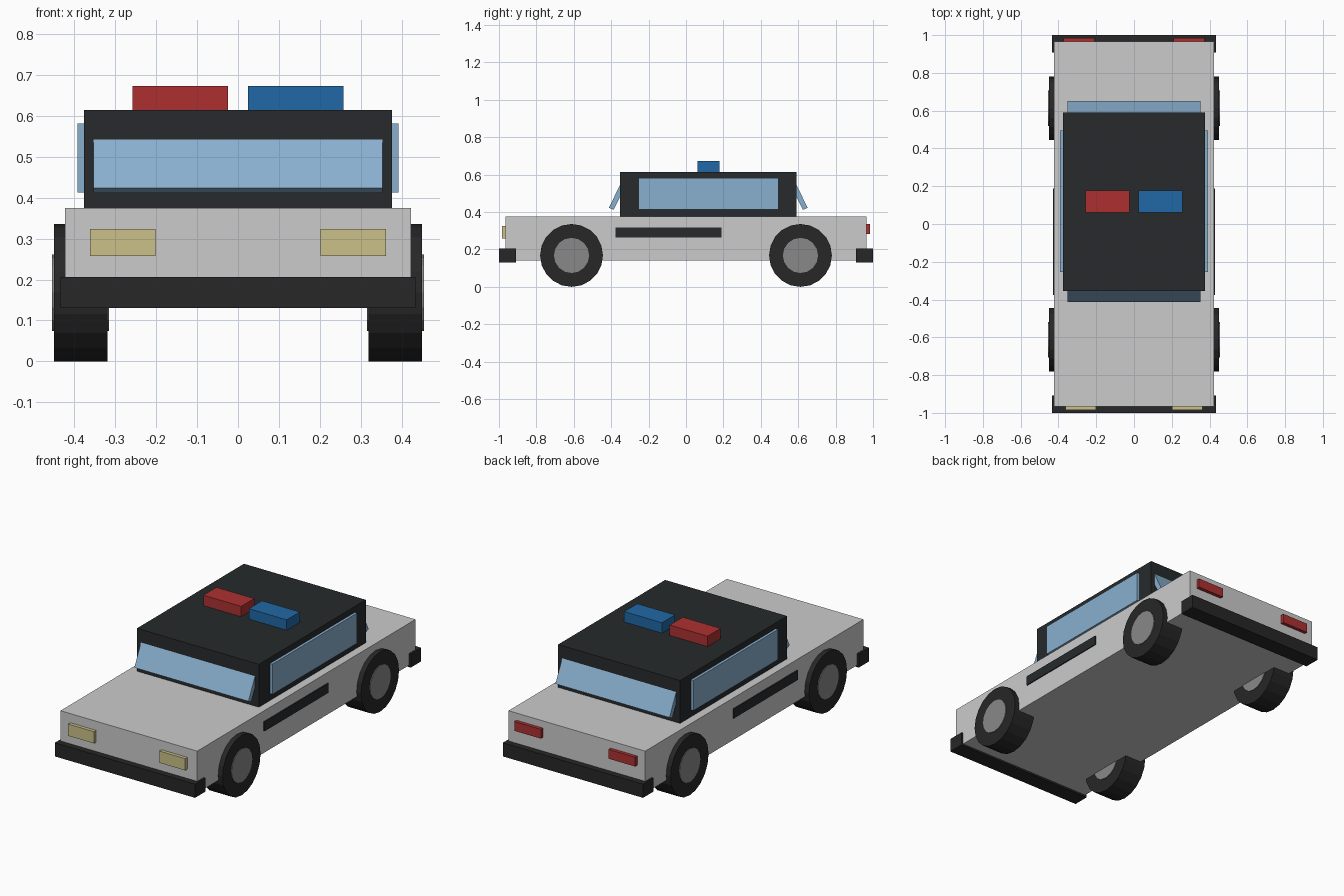
import bpy
from math import radians, pi

if "Cube" in bpy.data.objects:
    bpy.data.objects.remove(bpy.data.objects["Cube"])


def material(name, rgb):
    m = bpy.data.materials.new(name)
    m.diffuse_color = (*rgb, 1)
    m.use_nodes = True
    m.node_tree.nodes["Principled BSDF"].inputs["Base Color"].default_value = m.diffuse_color
    return m


PAINT = material("light_grey", (0.62, 0.62, 0.62))
BLACK = material("black", (0.02, 0.023, 0.025))
RUBBER = material("rubber", (0.02, 0.02, 0.02))
HUB = material("hub_grey", (0.25, 0.25, 0.25))
GLASS = material("glass", (0.25, 0.43, 0.62))
RED = material("red", (0.42, 0.03, 0.03))
BLUE = material("blue", (0.015, 0.14, 0.38))
LAMP = material("lamp_yellow", (0.6, 0.53, 0.25))


def box(name, mat, x, y, z, tilt=0):
    """Box from (min, max) ranges, optionally tilted about its own x axis."""
    bpy.ops.mesh.primitive_cube_add(
        size=1, location=[(a + b) / 2 for a, b in (x, y, z)], rotation=(tilt, 0, 0))
    ob = bpy.context.object
    ob.name = name
    ob.scale = [b - a for a, b in (x, y, z)]
    ob.data.materials.append(mat)
    return ob


def disc(name, mat, radius, sides, width, loc):
    bpy.ops.mesh.primitive_cylinder_add(
        vertices=sides, radius=radius, depth=width, location=loc, rotation=(0, pi / 2, 0))
    ob = bpy.context.object
    ob.name = name
    ob.data.materials.append(mat)


def span(side, a, b):
    """Range a..b mirrored to the given side of x = 0."""
    return sorted((side * a, side * b))


# Body and cabin
box("body", PAINT, (-0.423, 0.423), (-0.965, 0.965), (0.14, 0.375))
box("cabin", BLACK, (-0.377, 0.377), (-0.354, 0.591), (0.375, 0.615))

# Bumpers
box("front_bumper", RUBBER, (-0.434, 0.434), (-1.0, -0.908), (0.13, 0.206))
box("rear_bumper", RUBBER, (-0.434, 0.434), (0.908, 1.0), (0.13, 0.206))

# Sloping front and rear glass
for name, y, tilt in (("windshield", -0.361, -26), ("rear_window", 0.599, 26)):
    box(name, GLASS, (-0.353, 0.353), (y - 0.014, y + 0.014),
        (0.4085, 0.5835), radians(tilt))

# Roof lights
box("red_roof_light", RED, (-0.258, -0.024), (0.062, 0.178), (0.615, 0.673))
box("blue_roof_light", BLUE, (0.024, 0.258), (0.062, 0.178), (0.615, 0.673))

# Parts mirrored on both sides
for label, s in (("left", -1), ("right", 1)):
    box(label + "_side_window", GLASS, span(s, 0.362, 0.392), (-0.255, 0.494), (0.413, 0.582))
    box(label + "_side_stripe", BLACK, span(s, 0.415, 0.429), (-0.377, 0.189), (0.263, 0.316))
    box(label + "_headlight", LAMP, span(s, 0.202, 0.362), (-0.984, -0.95), (0.258, 0.324))
    box(label + "_taillight", RED, span(s, 0.21, 0.374), (0.95, 0.984), (0.283, 0.335))
    for end, y in (("front", -0.612), ("rear", 0.612)):
        disc(f"{end}_{label}_tire", RUBBER, 0.168, 20, 0.131, (s * 0.385, y, 0.168))
        disc(f"{end}_{label}_hub", HUB, 0.094, 16, 0.139, (s * 0.385, y, 0.168))
